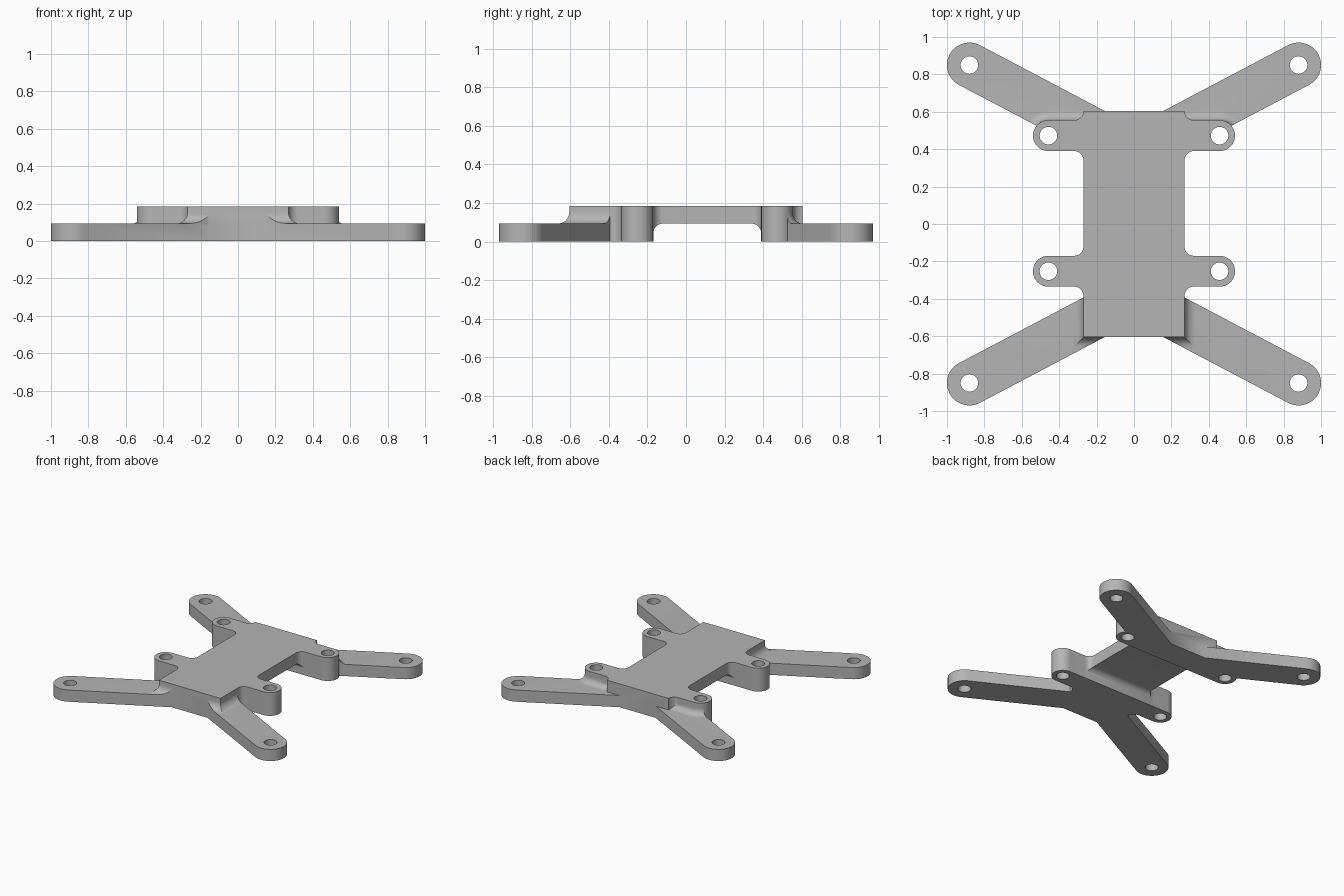
import bpy, bmesh
from math import sin, cos, pi, radians, atan2
from mathutils import Matrix

cube = bpy.data.objects.get("Cube")
if cube:
    bpy.data.objects.remove(cube, do_unlink=True)

grey = bpy.data.materials.new("plain grey")
grey.use_nodes = True
GREY = (0.46, 0.46, 0.46, 1)
grey.diffuse_color = GREY
grey.node_tree.nodes["Principled BSDF"].inputs["Base Color"].default_value = GREY

HEIGHT, ARM_TOP = 0.185, 0.093
HALF_X, HALF_Y = 0.27, 0.605
CORNER, EAR_R, ARM_R, HOLE_R = 0.05, 0.0825, 0.12, 0.047
EAR_X, EAR_FRONT, EAR_BACK = 0.4575, -0.2525, 0.4725
TIP_X, TIP_Y = 0.88, 0.85


def arc(cx, cy, r, start, end, n=12):
    angles = [radians(start + (end - start) * i / n) for i in range(n + 1)]
    return [(cx + r * cos(a), cy + r * sin(a)) for a in angles]


def make_object(name, bm):
    bmesh.ops.recalc_face_normals(bm, faces=bm.faces)
    mesh = bpy.data.meshes.new(name)
    bm.to_mesh(mesh)
    bm.free()
    mesh.materials.append(grey)
    obj = bpy.data.objects.new(name, mesh)
    bpy.context.collection.objects.link(obj)
    return obj


def prism(name, outline, low, high, matrix=Matrix()):
    bm = bmesh.new()
    face = bm.faces.new([bm.verts.new((x, y, low)) for x, y in outline])
    new = bmesh.ops.extrude_face_region(bm, geom=[face])["geom"]
    top = [v for v in new if isinstance(v, bmesh.types.BMVert)]
    bmesh.ops.translate(bm, verts=top, vec=(0, 0, high - low))
    bm.transform(matrix)
    return make_object(name, bm)


def sweep(name, path, r, sx, sy):
    """Concave fillet along a path of (x, y, outward x, outward y)."""
    inner = 0.02
    section = [(-inner, r)] + [(r * (1 - cos(a)), r * (1 - sin(a)))
                               for a in (pi / 2 * i / 10 for i in range(11))]
    section += [(r, -inner), (-inner, -inner)]
    bm = bmesh.new()
    rings = [[bm.verts.new((sx * (x + dx * d), sy * (y + dy * d), ARM_TOP + h))
              for d, h in section] for x, y, dx, dy in path]
    n = len(section)
    for a, b in zip(rings, rings[1:]):
        for i in range(n):
            j = (i + 1) % n
            bm.faces.new((a[i], a[j], b[j], b[i]))
    bm.faces.new(rings[0])
    bm.faces.new(rings[-1])
    return make_object(name, bm)


def combine(obj, other, operation, keep=False):
    mod = obj.modifiers.new("combine", 'BOOLEAN')
    mod.operation, mod.object, mod.solver = operation, other, 'EXACT'
    bpy.context.view_layer.objects.active = obj
    bpy.ops.object.modifier_apply(modifier=mod.name)
    if not keep:
        bpy.data.objects.remove(other, do_unlink=True)


# Central body outline with four rounded ears and filleted corners
inner_x = HALF_X + CORNER
side = [(HALF_X, -HALF_Y)]
for ear_y in (EAR_FRONT, EAR_BACK):
    below, above = ear_y - EAR_R - CORNER, ear_y + EAR_R + CORNER
    side += arc(inner_x, below, CORNER, 180, 90)
    side += arc(EAR_X, ear_y, EAR_R, -90, 90, 28)
    side += arc(inner_x, above, CORNER, 270, 180)
bracket = prism("mounting_bracket", side + [(-x, y) for x, y in reversed(side)], 0, HEIGHT)

# Arm outline: rounded tip, straight sides running into the body
slope = 0.527
tilt = atan2(slope, 1)
drop = ARM_R / cos(tilt)
axis_y = TIP_Y - slope * TIP_X
deg = tilt * 180 / pi
arm_outline = arc(TIP_X, TIP_Y, ARM_R, deg - 90, deg + 90, 28)
arm_outline += [(0.155, axis_y + drop + slope * 0.155), (0.155, 0.5), (0.24, 0.45),
                (0.26, axis_y - drop + slope * 0.26)]

# Fillet paths: around the front body corner and around the back ear
front_path = [(0.1, HALF_Y, 0, 1), (HALF_X, HALF_Y, 1, 1), (HALF_X, 0.36, 1, 0)]
ear_arc = [radians(90 - 6 * i) for i in range(16)]
back_path = [(HALF_X, EAR_BACK + EAR_R, 0, 1)]
back_path += [(EAR_X + EAR_R * cos(a), EAR_BACK + EAR_R * sin(a), cos(a), sin(a)) for a in ear_arc]

for sx in (-1, 1):
    for sy, path, radius in ((-1, front_path, 0.06), (1, back_path, 0.05)):
        outline = [(sx * x, sy * y) for x, y in arm_outline]
        fillet = sweep("arm_fillet", path, radius, sx, sy)
        limit = prism("fillet_limit", outline, 0.01, HEIGHT)
        combine(fillet, limit, 'INTERSECT')
        arm = prism("arm", outline, 0, ARM_TOP)
        combine(arm, fillet, 'UNION')
        combine(bracket, arm, 'UNION')

# Channel under the middle, with rounded upper corners
y0, y1 = EAR_FRONT + EAR_R + 0.0005, EAR_BACK - EAR_R - 0.0005
channel = [(y0, -0.1), (y1, -0.1)]
channel += arc(y1 - CORNER, ARM_TOP - CORNER, CORNER, 0, 90)
channel += arc(y0 + CORNER, ARM_TOP - CORNER, CORNER, 90, 180)
to_x = Matrix(((0, 0, 1, 0), (1, 0, 0, 0), (0, 1, 0, 0), (0, 0, 0, 1)))
combine(bracket, prism("channel_cutter", channel, -0.7, 0.7, to_x), 'DIFFERENCE')

# Screw holes in the ears and arm tips
for sx in (-1, 1):
    for x, y in ((EAR_X, EAR_FRONT), (EAR_X, EAR_BACK), (TIP_X, TIP_Y), (TIP_X, -TIP_Y)):
        ring = arc(sx * x, y, HOLE_R, 0, 360, 32)[:-1]
        combine(bracket, prism("hole_cutter", ring, -0.1, 0.4), 'DIFFERENCE')

# Smooth the curved walls, keep the edges sharp
bpy.ops.object.select_all(action='DESELECT')
bracket.select_set(True)
bpy.context.view_layer.objects.active = bracket
bpy.ops.object.shade_smooth_by_angle(angle=radians(30))
